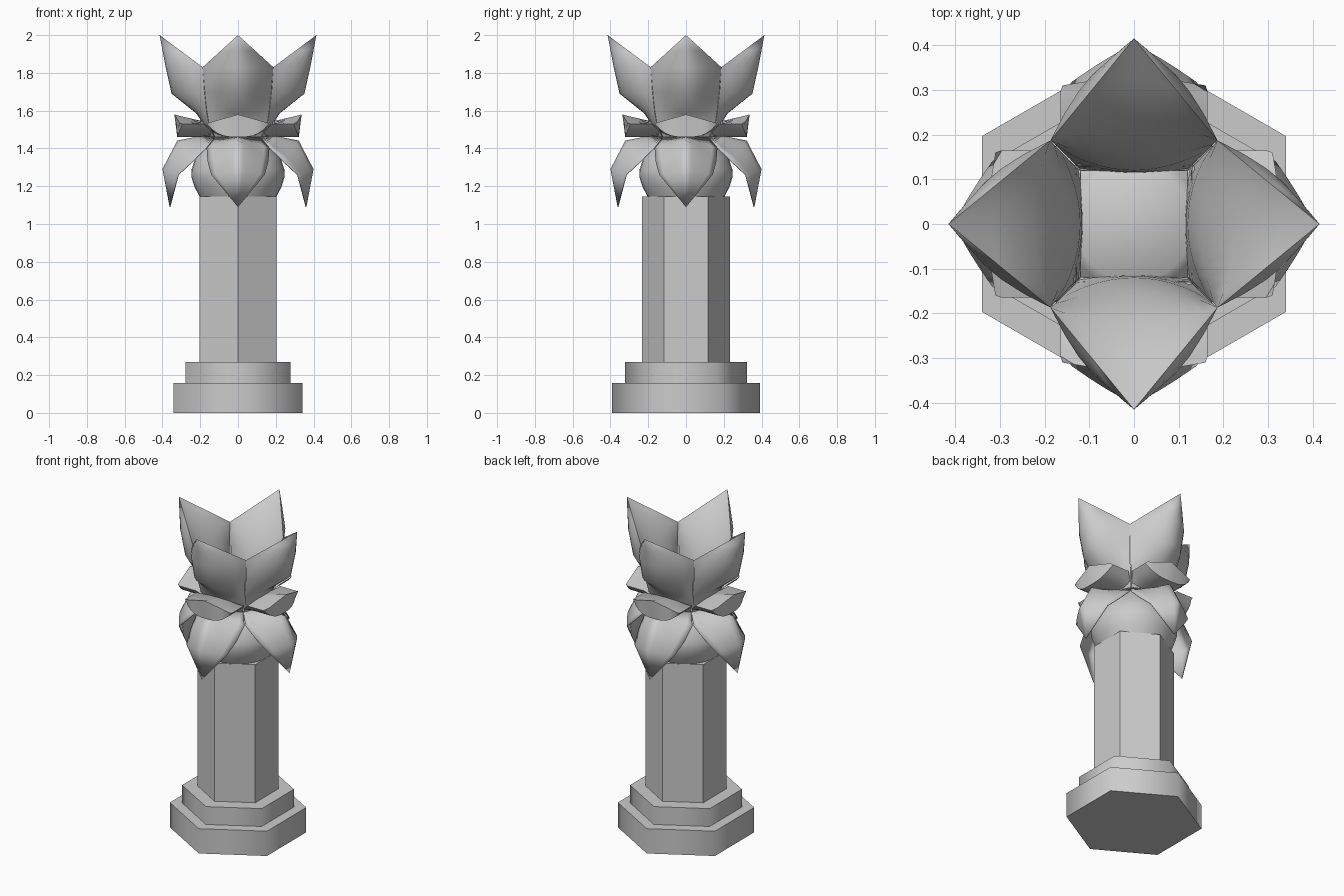
import bpy, bmesh, math
from mathutils import Matrix

cube = bpy.data.objects.get("Cube")
if cube:
    bpy.data.objects.remove(cube)

stone = bpy.data.materials.new("grey stone")
stone.use_nodes = True
GREY = (0.6, 0.6, 0.6, 1)
stone.diffuse_color = GREY
stone.node_tree.nodes["Principled BSDF"].inputs["Base Color"].default_value = GREY


def finish(name, bm, angle):
    """Turn a bmesh into a shaded object."""
    bmesh.ops.remove_doubles(bm, verts=bm.verts, dist=0.0005)
    bmesh.ops.recalc_face_normals(bm, faces=bm.faces)
    mesh = bpy.data.meshes.new(name)
    bm.to_mesh(mesh)
    bm.free()
    mesh.materials.append(stone)
    obj = bpy.data.objects.new(name, mesh)
    bpy.context.collection.objects.link(obj)
    bpy.ops.object.select_all(action='DESELECT')
    obj.select_set(True)
    bpy.context.view_layer.objects.active = obj
    bpy.ops.object.shade_smooth_by_angle(angle=math.radians(angle))
    return obj


def lathe(name, profile, sides, angle):
    """Stack rings of (radius, height), with a corner facing the front."""
    bm = bmesh.new()
    rings = []
    for r, z in profile:
        turns = [math.tau * i / sides - math.pi / 2 for i in range(sides)]
        rings.append([bm.verts.new((r * math.cos(a), r * math.sin(a), z)) for a in turns])
    for low, high in zip(rings, rings[1:]):
        for i in range(sides):
            j = (i + 1) % sides
            bm.faces.new((low[i], low[j], high[j], high[i]))
    bm.faces.new(rings[0])
    bm.faces.new(rings[-1])
    finish(name, bm, angle)


def sheet(bm, middle, edge, powers, columns=12):
    """Loft a petal surface from its middle line (r, z) and edge line (r, width, z)."""
    rows = []
    for (rm, zm), (re, w, ze), power in zip(middle, edge, powers):
        row = []
        for i in range(columns + 1):
            v = 2 * i / columns - 1
            t = abs(v) ** power
            row.append(bm.verts.new((rm + (re - rm) * t, w * v, zm + (ze - zm) * t)))
        rows.append(row)
    for a, b in zip(rows, rows[1:]):
        for i in range(columns):
            bm.faces.new((a[i], a[i + 1], b[i + 1], b[i]))


def ring_of_four(name, surfaces, edge, thickness=0):
    """Make four petals, one for each side, from (middle line, curve powers) pairs."""
    for k, side in enumerate(("left", "back", "right", "front")):
        bm = bmesh.new()
        for middle, powers in surfaces:
            sheet(bm, middle, edge, powers)
        bm.transform(Matrix.Rotation(k * math.pi / 2, 4, 'Z'))
        obj = finish(f"{name}_{side}", bm, 50)
        if thickness:
            mod = obj.modifiers.new("thickness", 'SOLIDIFY')
            mod.thickness = thickness
            mod.offset = 0


# Hexagonal pedestal
lathe("base_step", [(0.393, 0), (0.393, 0.157)], 6, 65)
lathe("upper_step", [(0.322, 0.157), (0.322, 0.27)], 6, 65)
lathe("column", [(0.234, 0.27), (0.234, 1.145)], 6, 30)

# Round bulb carrying the petals, with the flower floor on top
lathe("bulb", [(0.2, 1.14), (0.23, 1.195), (0.247, 1.25), (0.245, 1.29), (0.225, 1.35),
               (0.19, 1.4), (0.15, 1.45), (0.13, 1.47)], 32, 60)

# Drooping lower petals
droop = [(0.12, 1.46), (0.23, 1.458), (0.32, 1.44), (0.398, 1.29), (0.36, 1.09)]
ring_of_four("drooping_petal", [(droop, [1.2] * 5)],
             [(0.12, 0.12, 1.46), (0.17, 0.165, 1.4), (0.24, 0.16, 1.33),
              (0.315, 0.14, 1.26), (0.36, 0, 1.09)], 0.004)

# Short solid leaves under the upright petals: rounded belly and ridged roof
belly = [(0.12, 1.46), (0.21, 1.46), (0.322, 1.46), (0.337, 1.58)]
roof = [(0.12, 1.53), (0.19, 1.545), (0.3, 1.57), (0.337, 1.58)]
ring_of_four("ridged_leaf", [(belly, [3, 3, 3, 1]), (roof, [1] * 4)],
             [(0.13, 0.125, 1.48), (0.18, 0.165, 1.53), (0.295, 0.165, 1.53),
              (0.31, 0.16, 1.535)])

# Upright petals: bulging outer skin and flatter inner skin share one edge
outer = [(0.16, 1.46), (0.185, 1.53), (0.22, 1.585), (0.352, 1.69), (0.383, 1.83), (0.4, 1.92), (0.415, 2)]
inner = [(0.115, 1.46), (0.116, 1.53), (0.12, 1.59), (0.15, 1.69), (0.225, 1.83), (0.32, 1.92), (0.415, 2)]
rim = [(0.125, 0.122, 1.46), (0.155, 0.153, 1.53), (0.167, 0.165, 1.6), (0.178, 0.176, 1.7),
       (0.187, 0.187, 1.83), (0.301, 0.0935, 1.915), (0.415, 0, 2)]
ring_of_four("upright_petal", [(outer, [2] * 7), (inner, [2] * 7)], rim)
